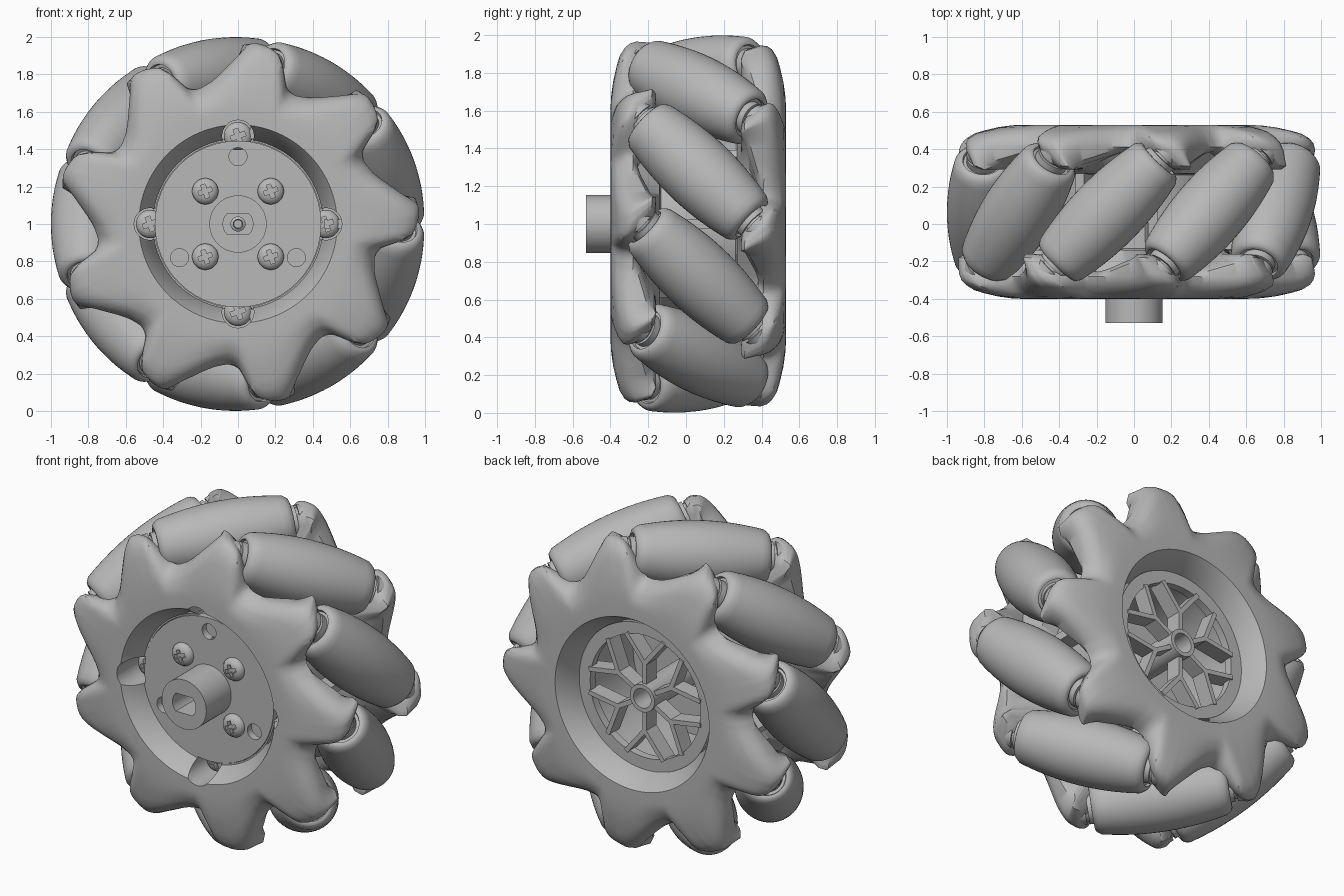
import bpy, bmesh, math
from math import sin, cos, radians, pi, sqrt
from mathutils import Matrix, Vector

if "Cube" in bpy.data.objects:
    bpy.data.objects.remove(bpy.data.objects["Cube"])

grey = bpy.data.materials.new("mid grey")
grey.use_nodes = True
COLOUR = (0.48, 0.48, 0.48, 1)
grey.diffuse_color = COLOUR
grey.node_tree.nodes["Principled BSDF"].inputs["Base Color"].default_value = COLOUR

# Wheel frame: local xy is the wheel face, local z points out of the front
WHEEL = Matrix(((1, 0, 0, 0), (0, 0, -1, 0), (0, 1, 0, 1), (0, 0, 0, 1)))
MID = -0.065          # middle of the wheel along its axle
COUNT = 9             # rollers and lobes per side
AXIS_R = 0.805        # distance of roller axes from the axle


def make(name, bm, mat=Matrix(), smooth=True):
    bmesh.ops.remove_doubles(bm, verts=bm.verts, dist=1e-5)
    bmesh.ops.recalc_face_normals(bm, faces=bm.faces)
    me = bpy.data.meshes.new(name)
    bm.to_mesh(me)
    bm.free()
    me.materials.append(grey)
    return place(name, me, mat, smooth)


def place(name, me, mat, smooth=True):
    ob = bpy.data.objects.new(name, me)
    bpy.context.collection.objects.link(ob)
    ob.matrix_world = WHEEL @ mat
    if smooth:
        me.shade_smooth()
        me.set_sharp_from_angle(angle=radians(38))
    return ob


def skin(bm, rings, closed_section):
    """Bridge a closed loop of equal sections."""
    rows = [[bm.verts.new(p) for p in ring] for ring in rings]
    n = len(rows[0])
    for i, a in enumerate(rows):
        b = rows[(i + 1) % len(rows)]
        for j in range(n if closed_section else n - 1):
            k = (j + 1) % n
            bm.faces.new((a[j], b[j], b[k], a[k]))


def lathe(profile, closed=False, segs=48):
    bm = bmesh.new()
    skin(bm, [[(r * cos(2 * pi * i / segs), r * sin(2 * pi * i / segs), z) for r, z in profile]
              for i in range(segs)], closed)
    bmesh.ops.remove_doubles(bm, verts=bm.verts, dist=1e-5)
    return bm


def disc(r, z0, z1):
    return lathe([(0, z0), (r, z0), (r, z1), (0, z1)])


def box(bm, size, mat):
    bmesh.ops.create_cube(bm, size=1, matrix=mat @ Matrix.Diagonal((*size, 1)))


def polar(r, deg, z=0):
    return Vector((r * cos(radians(deg)), r * sin(radians(deg)), z))


def clamp(x):
    return min(1, max(0, x))


def carve(ob, cutters):
    """Subtract cutters and bake the result."""
    for c in cutters:
        c.hide_render = True
        mod = ob.modifiers.new("cut", 'BOOLEAN')
        mod.operation = 'DIFFERENCE'
        mod.solver = 'EXACT'
        mod.object = c
    bpy.context.view_layer.update()
    me = bpy.data.meshes.new_from_object(ob.evaluated_get(bpy.context.evaluated_depsgraph_get()))
    ob.modifiers.clear()
    ob.data = me
    me.set_sharp_from_angle(angle=radians(38))
    for c in cutters:
        bpy.data.objects.remove(c)


def hole_cutters(r, ring, angles, z0):
    return [make("hole_cutter", disc(r, z0, .6), Matrix.Translation(polar(ring, a)))
            for a in angles]


# Swept lobe outline: (angle offset, radius), repeated round the rim
LOBE = [(-14, .75), (-10.5, .76), (-8.5, .80), (-7.5, .87), (-6, .93), (-3, .965), (3, .972),
        (6, .95), (9.5, .905), (13, .855), (17, .805), (21, .77), (26, .75)]
QUARTERS = range(0, 360, 90)


def lobe_radius(u):
    for (u0, r0), (u1, r1) in zip(LOBE, LOBE[1:]):
        if u <= u1:
            return r0 + (r1 - r0) * (u - u0) / (u1 - u0)
    return LOBE[-1][1]


def rim_bmesh():
    rings, steps = [], 48
    for k in range(COUNT):
        for i in range(steps):
            u = -14 + 40 * i / steps
            R = sum(lobe_radius((u + d + 14) % 40 - 14) for d in (-1.2, 0, 1.2)) / 3
            w = clamp((R - 0.75) / 0.215)
            ring = [(.455, .13), (.455, .28), (.53, .40), (.60, .40)]
            # crowns fall gently to the tips, saddles dip between the lobes
            top = .40 - .06 * w - .045 * (1 - w) ** 2
            for f in (.25, .5, .75, .9):
                ring.append((.60 + (R - .04 - .60) * f, .40 - (.40 - top) * f * f))
            # fingers thicken from the thin web in the valleys to the tips
            under = .28 - .10 * w ** .7
            ring += [(R - .03, top - .015), (R - .01, top - .04), (R, top - .075),
                     (R - .01, under), (R - .05, under - .02), (.66, under - .02), (.58, .14)]
            pts = []
            for r, z in ring:
                # lean the roller side of each lobe square to the roller axes, and round its crown
                reach = w * clamp((r - .62) / .22)
                lean = reach * clamp((11 - u) / 14) * 60 * max(0, .33 - z)
                crown = (3 - u) * .32 * reach * clamp((z - .26) / .12) ** 2
                pts.append(polar(r, k * 40 + u + lean + crown, z))
            rings.append(pts)
    bm = bmesh.new()
    skin(bm, rings, True)
    return bm


# Rims: the back one is the front one turned over about a roller's radial line
front_rim = make("front_rim", rim_bmesh())
carve(front_rim, hole_cutters(.085, .47, QUARTERS, .16))
flip = (Matrix.Translation((0, 0, MID)) @ Matrix.Rotation(pi, 4, polar(1, 100))
        @ Matrix.Translation((0, 0, -MID)))
make("back_rim", rim_bmesh(), flip)

# Rollers: barrels whose envelope is the wheel's outer circle, with stepped axle ends
half = [(.036 * i, 1 - sqrt(AXIS_R ** 2 + (.036 * i) ** 2 / 2)) for i in range(11)]
half += [(.375, .145), (.387, .135), (.392, .122), (.392, .11), (.375, .106), (.375, .09),
         (.415, .09), (.415, .075), (.43, .075), (.43, .09), (.48, .085), (.48, 0)]
profile = [(r, -s) for s, r in reversed(half[1:])] + [(r, s) for s, r in half]
roller_mesh = None
for k in range(COUNT):
    a = 20 + 40 * k
    radial = polar(1, a)
    axis = (polar(1, a + 90) + Vector((0, 0, 1))).normalized()
    side = axis.cross(radial)
    mat = Matrix.Translation(radial * AXIS_R + Vector((0, 0, MID))) @ \
        Matrix((radial, side, axis)).transposed().to_4x4()
    if roller_mesh is None:
        roller_mesh = make(f"roller_{k + 1}", lathe(profile), mat).data
    else:
        place(f"roller_{k + 1}", roller_mesh, mat)

# Hub drum with an inner web and outer ribs joining the rims
make("hub_drum", lathe([(.42, -.40), (.475, -.40), (.475, .15), (.42, .15)], True, 72))
make("hub_web", disc(.43, .08, .12))
ribs = bmesh.new()
for k in range(COUNT):
    box(ribs, (.12, .05, .56), Matrix.Translation((0, 0, MID))
        @ Matrix.Rotation(radians(40 * k), 4, 'Z') @ Matrix.Translation((.52, 0, 0)))
make("drum_ribs", ribs, smooth=False)

# Front plate with three holes, notched at the rim screws
plate = make("front_plate", disc(.445, .24, .285))
carve(plate, hole_cutters(.048, .36, (90, 210, 330), .1))
edge = make("plate_edge", lathe([(.447, .16), (.462, .16), (.462, .281), (.447, .281)], True, 72))
carve(edge, hole_cutters(.083, .47, QUARTERS, .1))

# Shaft boss with a double-flat bore and a small screw inside
boss = make("shaft_boss", disc(.153, .26, .53))
bore = disc(.08, .34, .6)
for v in bore.verts:
    v.co.y = max(-.056, min(.056, v.co.y))
carve(boss, [make("bore_cutter", bore)])
make("shaft_screw", lathe([(0, .33), (.04, .33), (.04, .37), (.025, .38), (.022, .36), (0, .36)]))

# Dome screws with cross recesses
first = Matrix.Translation(polar(.2475, 45))
screw = make("plate_screw_1", lathe([(0, .27), (.07, .27), (.07, .295), (.06, .312),
                                     (.04, .323), (0, .328)]), first)
cuts = []
for turn in (20, 110):
    bm = bmesh.new()
    box(bm, (.075, .024, .06), first @ Matrix.Translation((0, 0, .33))
        @ Matrix.Rotation(radians(turn), 4, 'Z'))
    cuts.append(make("cross_cutter", bm, smooth=False))
carve(screw, cuts)
for n, a in enumerate((135, 225, 315)):
    place(f"plate_screw_{n + 2}", screw.data, Matrix.Translation(polar(.2475, a)))
for n, a in enumerate(QUARTERS):
    place(f"rim_screw_{n + 1}", screw.data,
          Matrix.Translation(polar(.47, a, -.12)) @ Matrix.Scale(1.08, 4))

# Back spider: outer ring, hub ring and forked spokes
BACK = -.40
make("back_ring", lathe([(.38, BACK), (.456, BACK), (.456, BACK + .05), (.38, BACK + .05)], True, 72))
make("back_hub", lathe([(.06, BACK - .03), (.085, BACK - .03), (.085, .25), (.06, .25)], True))
spokes = bmesh.new()


def bar(p, q):
    d = q - p
    box(spokes, (d.length + .01, .028, .10), Matrix.Translation((p + q) / 2 + Vector((0, 0, BACK + .04)))
        @ Matrix.Rotation(math.atan2(d.y, d.x), 4, 'Z'))


for a in range(30, 390, 60):
    bar(polar(.08, a), polar(.21, a))
    for fork in (-19, 19):
        bar(polar(.21, a), polar(.385, a + fork))
make("back_spokes", spokes, smooth=False)
